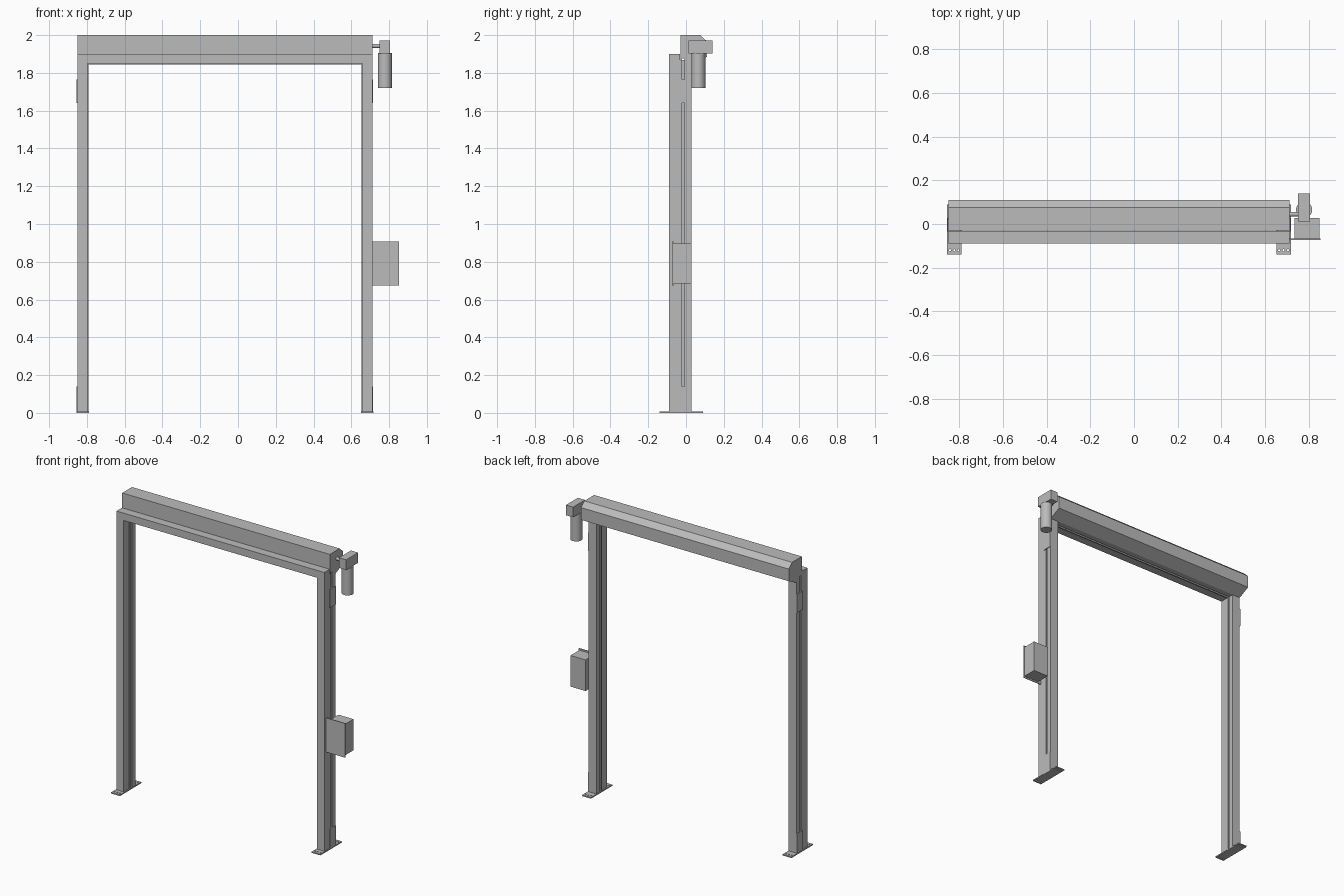
import bpy
import bmesh
from mathutils import Matrix, Vector

old = bpy.data.objects.get("Cube")
if old:
    bpy.data.objects.remove(old, do_unlink=True)

GREY = (0.5, 0.5, 0.5, 1)
steel = bpy.data.materials.new("steel grey")
steel.use_nodes = True
steel.diffuse_color = GREY
steel.node_tree.nodes["Principled BSDF"].inputs["Base Color"].default_value = GREY


def finish(name, bm):
    bmesh.ops.recalc_face_normals(bm, faces=bm.faces)
    mesh = bpy.data.meshes.new(name)
    bm.to_mesh(mesh)
    bm.free()
    mesh.materials.append(steel)
    obj = bpy.data.objects.new(name, mesh)
    bpy.context.collection.objects.link(obj)
    return obj


def box(name, x, y, z):
    bm = bmesh.new()
    size = Vector((x[1] - x[0], y[1] - y[0], z[1] - z[0]))
    mid = Vector((sum(x), sum(y), sum(z))) / 2
    bmesh.ops.create_cube(bm, size=1, matrix=Matrix.Translation(mid) @ Matrix.Diagonal(size).to_4x4())
    return finish(name, bm)


def prism(name, outline, shift):
    """Extrude a closed outline of 3D points along a vector."""
    bm = bmesh.new()
    face = bm.faces.new([bm.verts.new(p) for p in outline])
    new = bmesh.ops.extrude_face_region(bm, geom=[face], use_keep_orig=True)["geom"]
    bmesh.ops.translate(bm, verts=[v for v in new if isinstance(v, bmesh.types.BMVert)], vec=shift)
    return finish(name, bm)


def cylinder(name, centre, radius, length, axis="Z", sides=32):
    bm = bmesh.new()
    turn = Matrix.Rotation(1.5708, 4, "Y") if axis == "X" else Matrix()
    bmesh.ops.create_cone(bm, cap_ends=True, segments=sides, radius1=radius, radius2=radius,
                          depth=length, matrix=Matrix.Translation(centre) @ turn)
    obj = finish(name, bm)
    for poly in obj.data.polygons:
        poly.use_smooth = len(poly.vertices) == 4
    for edge in obj.data.edges:
        a, b = (obj.data.vertices[i].co for i in edge.vertices)
        edge.use_edge_sharp = (abs(a.x - b.x) if axis == "X" else abs(a.z - b.z)) < 1e-5
    return obj


def drill(plate, cutters):
    """Cut the holes for good and drop the cutters."""
    for cutter in cutters:
        cutter.hide_render = True
        mod = plate.modifiers.new("hole", "BOOLEAN")
        mod.operation = "DIFFERENCE"
        mod.solver = "EXACT"
        mod.object = cutter
    graph = bpy.context.evaluated_depsgraph_get()
    mesh = bpy.data.meshes.new_from_object(plate.evaluated_get(graph))
    plate.modifiers.clear()
    plate.data = mesh
    for cutter in cutters:
        bpy.data.objects.remove(cutter, do_unlink=True)


MIDDLE = -0.069   # centre of the door frame in x
HALF = 0.78       # half width of the frame
LEFT, RIGHT = MIDDLE + HALF, MIDDLE - HALF

# Posts: front tube and rear channel joined by a web, with slots on both sides
for side, sign in (("left", 1), ("right", -1)):
    def across(a, b):
        return sorted((MIDDLE + sign * a, MIDDLE + sign * b))

    inner = HALF - 0.053
    box(side + "_post_front_tube", across(inner, HALF), (-0.09, -0.032), (0.008, 1.9))
    section = [(HALF, -0.032), (HALF, -0.02), (HALF - 0.02, -0.02), (HALF - 0.02, -0.008),
               (HALF, -0.008), (HALF, 0.028), (inner - 0.005, 0.028), (inner - 0.005, -0.008),
               (inner + 0.015, -0.008), (inner + 0.015, -0.02), (inner - 0.005, -0.02),
               (inner - 0.005, -0.032)]
    prism(side + "_post_rear_channel", [(MIDDLE + sign * u, v, 0.008) for u, v in section], (0, 0, 1.86))
    # Cover plates bridging the outer slot
    for label, low, high in (("lower", 0.008, 0.14), ("upper", 1.64, 1.765)):
        box(side + "_" + label + "_cover", across(HALF - 0.01, HALF + 0.005), (-0.035, 0.028), (low, high))
    # Foot plate with bolt holes
    foot = box(side + "_foot_plate", across(inner - 0.007, HALF + 0.006), (-0.14, 0.09), (0, 0.008))
    centre = MIDDLE + sign * (HALF - 0.027)
    drill(foot, [cylinder("hole_cutter", (centre + dx, y, 0.004), 0.005, 0.04, sides=12)
                 for dx in (-0.02, 0, 0.02) for y in (-0.12, 0.07)])

# Front lintel between the posts
box("front_lintel", (RIGHT, LEFT), (-0.09, -0.032), (1.85, 1.9))

# Header housing with chamfered top, sloped underside and a slot below
profile = [(-0.03, 2), (0.075, 2), (0.11, 1.968), (0.11, 1.885), (0.03, 1.845), (-0.008, 1.845),
           (-0.008, 1.875), (-0.02, 1.875), (-0.02, 1.845), (-0.03, 1.845)]
prism("header_housing", [(RIGHT, y, z) for y, z in profile], (2 * HALF, 0, 0))

# Drive: shaft, gearbox and hanging motor
cylinder("drive_shaft", (0.73, 0.045, 1.943), 0.011, 0.06, "X", 20)
box("gearbox", (0.75, 0.804), (0.012, 0.14), (1.903, 1.972))
cylinder("motor", (0.778, 0.065, 1.812), 0.037, 0.184)

# Control box on its mounting plate
box("control_mount_plate", (LEFT - 0.002, 0.853), (-0.073, -0.067), (0.675, 0.907))
box("control_box", (0.735, 0.848), (-0.067, 0.028), (0.685, 0.896))
